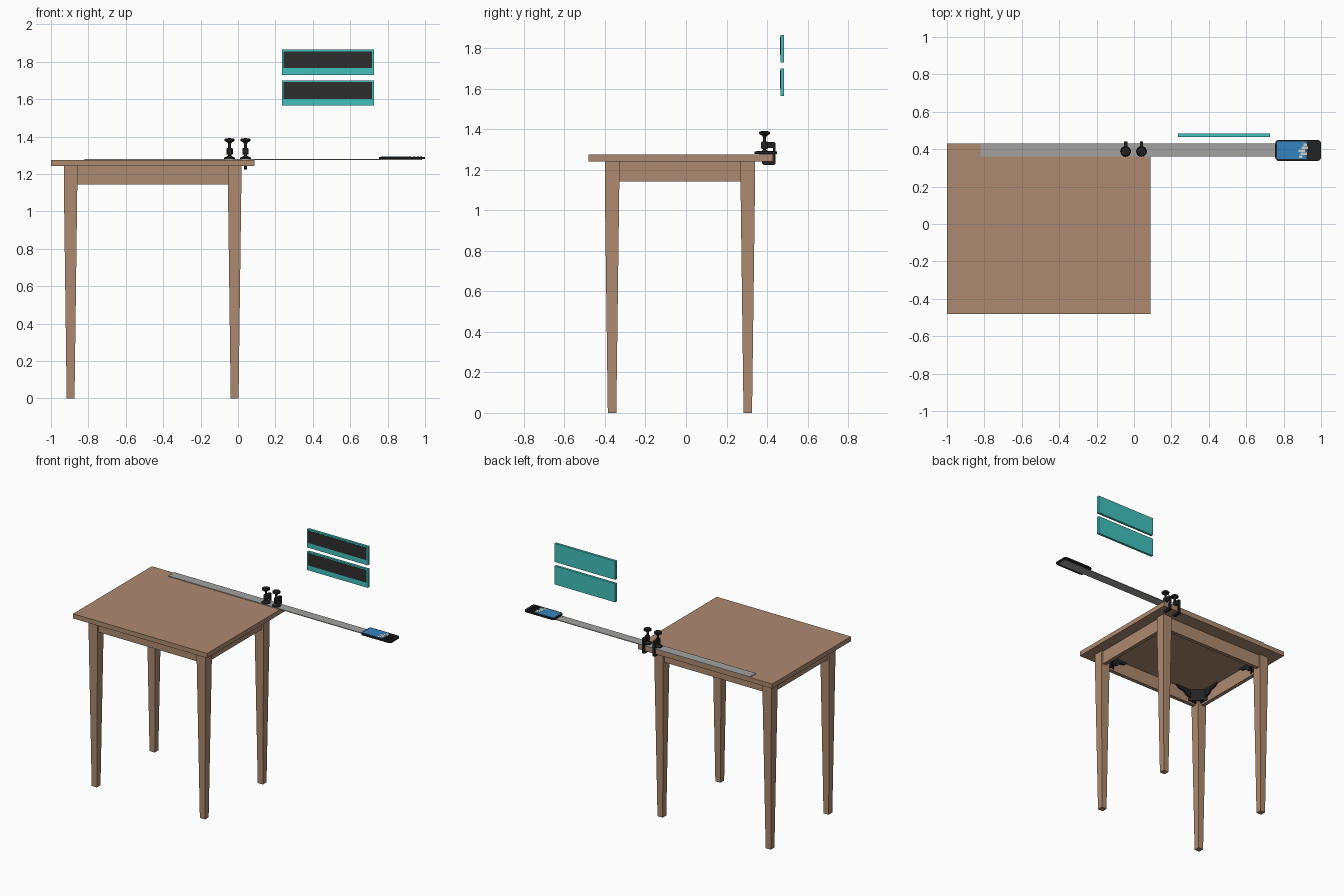
import bpy, bmesh, math
from mathutils import Vector

if "Cube" in bpy.data.objects:
    bpy.data.objects.remove(bpy.data.objects["Cube"])


def mat(name, r, g, b):
    m = bpy.data.materials.new(name)
    m.diffuse_color = (r, g, b, 1)
    m.use_nodes = True
    m.node_tree.nodes["Principled BSDF"].inputs["Base Color"].default_value = m.diffuse_color
    return m


WOOD = mat("wood", 0.42, 0.255, 0.165)
STEEL = mat("steel grey", 0.36, 0.36, 0.355)
BLACK = mat("black metal", 0.016, 0.016, 0.017)
PANEL = mat("dark panel", 0.027, 0.027, 0.028)
TEAL = mat("teal", 0.055, 0.53, 0.505)
BLUE = mat("screen blue", 0.035, 0.23, 0.52)
WHITE = mat("screen white", 0.62, 0.62, 0.58)


def finish(bm, name, m, smooth=False):
    bmesh.ops.recalc_face_normals(bm, faces=bm.faces)
    me = bpy.data.meshes.new(name)
    bm.to_mesh(me)
    bm.free()
    ob = bpy.data.objects.new(name, me)
    bpy.context.collection.objects.link(ob)
    me.materials.append(m)
    if smooth:
        bpy.ops.object.select_all(action='DESELECT')
        ob.select_set(True)
        bpy.context.view_layer.objects.active = ob
        bpy.ops.object.shade_smooth_by_angle(angle=math.radians(40))
    return ob


def box(name, x, y, z, m):
    bm = bmesh.new()
    bmesh.ops.create_cube(bm, size=1)
    for v in bm.verts:
        v.co = Vector([(a + b) / 2 + c * (b - a) for c, (a, b) in zip(v.co, (x, y, z))])
    return finish(bm, name, m)


def prism(name, pts, depth, m):
    """Extrude a closed 3D outline along a vector."""
    bm = bmesh.new()
    f = bm.faces.new([bm.verts.new(p) for p in pts])
    r = bmesh.ops.extrude_face_region(bm, geom=[f])
    bmesh.ops.translate(bm, vec=depth, verts=[g for g in r["geom"] if isinstance(g, bmesh.types.BMVert)])
    return finish(bm, name, m)


def lathe(name, profile, cx, cy, m, n=20):
    """Revolve (radius, z) points about a vertical axis."""
    bm = bmesh.new()
    rings = [[bm.verts.new((cx + r * math.cos(t * math.tau / n), cy + r * math.sin(t * math.tau / n), z))
              for t in range(n)] for r, z in profile]
    for a, b in zip(rings, rings[1:]):
        for i in range(n):
            j = (i + 1) % n
            bm.faces.new((a[i], a[j], b[j], b[i]))
    bm.faces.new(rings[0])
    bm.faces.new(rings[-1])
    return finish(bm, name, m, True)


# Table top
box("table_top", (-1, 0.088), (-0.482, 0.43), (1.242, 1.276), WOOD)

# Tapered legs, aprons and dark corner braces
CX, CY, LX, LY = -0.4565, -0.03, 0.4385, 0.335
APRON_Z = (1.143, 1.242)
WAVE = [(0, 0), (0, -0.09), (0.07, -0.085), (0.09, -0.06), (0.12, -0.05),
        (0.14, -0.028), (0.18, -0.022), (0.21, 0)]
for sx, xn in ((-1, "left"), (1, "right")):
    for sy, yn in ((-1, "front"), (1, "back")):
        x, y = CX + sx * LX, CY + sy * LY
        bm = bmesh.new()
        bmesh.ops.create_cube(bm, size=2)
        bmesh.ops.bisect_plane(bm, geom=bm.verts[:] + bm.edges[:] + bm.faces[:],
                               plane_co=(0, 0, 0), plane_no=(0, 0, 1))
        for v in bm.verts:
            h, z = (0.021, 0) if v.co.z < -0.5 else (0.036, 1.143 if v.co.z < 0.5 else 1.242)
            v.co = (x + v.co.x * h, y + v.co.y * h, z)
        finish(bm, f"{yn}_{xn}_leg", WOOD)
        # wavy brace arms along the inner apron faces
        ix, iy = x - sx * 0.006, y - sy * 0.006
        prism(f"{yn}_{xn}_brace_arm_x", [(ix - sx * u, iy, 1.242 + w) for u, w in WAVE], (0, -sy * 0.012, 0), BLACK)
        prism(f"{yn}_{xn}_brace_arm_y", [(ix, iy - sy * u, 1.242 + w) for u, w in WAVE], (-sx * 0.012, 0, 0), BLACK)
        # diagonal block behind the leg
        prism(f"{yn}_{xn}_brace_block", [(ix - sx * 0.08, iy, 1.155), (ix - sx * 0.095, iy, 1.155),
              (ix, iy - sy * 0.095, 1.155), (ix, iy - sy * 0.08, 1.155)], (0, 0, 0.087), BLACK)
for s, n in ((-1, "front"), (1, "back")):
    y = CY + s * (LY + 0.009)
    box(f"{n}_apron", (CX - LX, CX + LX), (y - 0.014, y + 0.014), APRON_Z, WOOD)
for s, n in ((-1, "left"), (1, "right")):
    x = CX + s * (LX + 0.009)
    box(f"{n}_apron", (x - 0.014, x + 0.014), (CY - LY, CY + LY), APRON_Z, WOOD)

# Long flat strip overhanging the table
box("metal_strip", (-0.82, 0.985), (0.36, 0.43), (1.276, 1.281), STEEL)

# Two screw clamps: C-shaped frame, threaded screw with pad, and knob
FRAME = [(0.372, 1.308), (0.372, 1.332), (0.385, 1.337), (0.436, 1.337), (0.441, 1.332), (0.441, 1.229),
         (0.436, 1.224), (0.385, 1.224), (0.375, 1.232), (0.375, 1.242), (0.43, 1.242), (0.43, 1.308)]
for cx, n in ((-0.045, "left"), (0.04, "right")):
    prism(f"{n}_clamp_frame", [(cx - 0.009, y, z) for y, z in FRAME], (0.018, 0, 0), BLACK)
    lathe(f"{n}_clamp_collar", [(0.015, 1.303), (0.017, 1.308), (0.017, 1.334), (0.013, 1.34)], cx, 0.388, BLACK)
    lathe(f"{n}_clamp_screw", [(0.029, 1.281), (0.029, 1.287), (0.014, 1.294), (0.008, 1.30), (0.008, 1.36),
          (0.011, 1.368), (0.02, 1.373), (0.026, 1.376), (0.027, 1.386), (0.023, 1.39), (0.008, 1.391)],
          cx, 0.388, BLACK)

# Handset at the free end: rounded body, blue screen with white blocks, dark buttons
bm = bmesh.new()
R, outline = 0.02, []
for ox, oy, a0 in ((0.98, 0.43, 0), (0.775, 0.43, 90), (0.775, 0.357, 180), (0.98, 0.357, 270)):
    for k in range(6):
        a = math.radians(a0 + k * 18)
        outline.append((ox + R * math.cos(a), oy + R * math.sin(a), 1.279))
f = bm.faces.new([bm.verts.new(p) for p in outline])
r = bmesh.ops.extrude_face_region(bm, geom=[f])
bmesh.ops.translate(bm, vec=(0, 0, 0.012), verts=[g for g in r["geom"] if isinstance(g, bmesh.types.BMVert)])
finish(bm, "handset_body", BLACK, True)
box("handset_screen", (0.764, 0.922), (0.348, 0.44), (1.290, 1.2925), BLUE)
for i, (a, b) in enumerate(((0.882, 0.9), (0.89, 0.925), (0.88, 0.915), (0.896, 0.93), (0.905, 0.925))):
    y = 0.352 + i * 0.016
    box(f"screen_block_{i}", (a, b), (y, y + 0.014), (1.291, 1.2932), WHITE)
for i in range(3):
    for j in range(4):
        x, y = 0.936 + i * 0.018, 0.352 + j * 0.022
        box(f"handset_key_{i}_{j}", (x, x + 0.013), (y, y + 0.017), (1.289, 1.2935), BLACK)

# Two floating boards with dark panels
for z0, n in ((1.565, "lower"), (1.73, "upper")):
    box(f"{n}_board", (0.235, 0.726), (0.466, 0.484), (z0, z0 + 0.136), TEAL)
    box(f"{n}_board_panel", (0.244, 0.717), (0.4645, 0.468), (z0 + 0.036, z0 + 0.126), PANEL)
